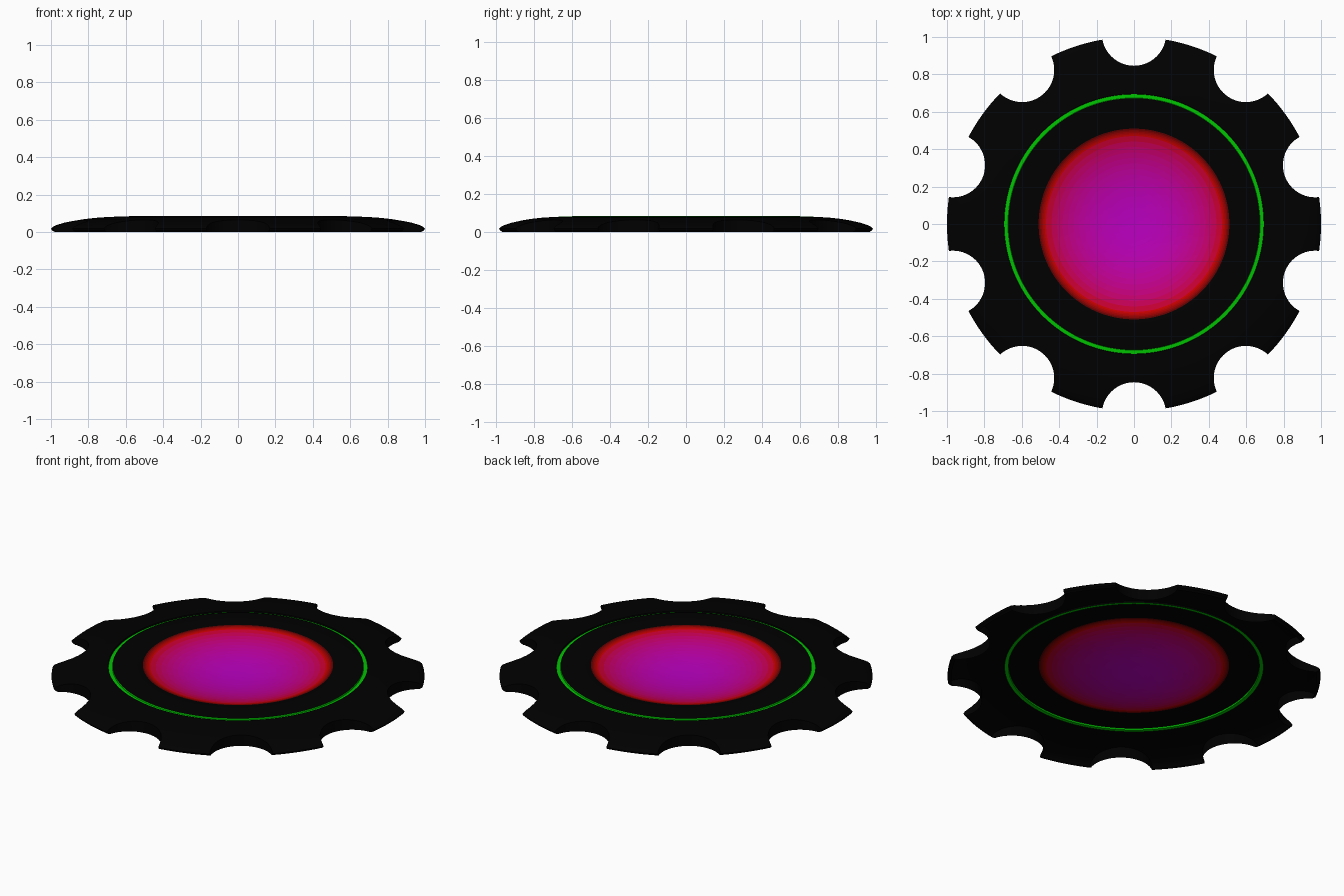
import bpy, bmesh
from math import cos, sin, pi, radians

if "Cube" in bpy.data.objects:
    bpy.data.objects.remove(bpy.data.objects["Cube"])

SEG = 180
NOTCHES = 10
DISH_Z = 0.03  # lowest point of the central dish


def material(name, rgb):
    m = bpy.data.materials.new(name)
    m.diffuse_color = (*rgb, 1)
    m.use_nodes = True
    m.node_tree.nodes["Principled BSDF"].inputs["Base Color"].default_value = m.diffuse_color
    return m


def mix(a, b, t):
    return tuple(x + (y - x) * t for x, y in zip(a, b))


BLACK, RED, MAGENTA, GREEN = (0, 0, 0), (0.6, 0, 0), (0.5, 0, 0.54), (0, 0.55, 0)

# Colour bands as (outer radius, colour): magenta centre fading to red, then black
bands = [(0.47 * (i + 1) / 16, mix(MAGENTA, RED, ((i + 0.5) / 16) ** 2)) for i in range(16)]
bands += [(0.47 + 0.04 * (i + 1) / 5, mix(RED, BLACK, i / 5)) for i in range(5)]
bands += [(0.673, BLACK), (0.695, GREEN)]

# Outer rim: green groove, then a gently domed top down to an edge that curls under
SHOULDER = [(0.55, 0.085), (0.672, 0.081), (0.674, 0.073), (0.694, 0.072), (0.696, 0.08), (0.76, 0.0755),
            (0.82, 0.069), (0.88, 0.059), (0.93, 0.049), (0.97, 0.037), (0.99, 0.028), (1.0, 0.018),
            (0.995, 0.008), (0.98, 0.0)]


def dish(r):
    return DISH_Z + (0.085 - DISH_Z) * min(1, r / 0.515) ** 2


profile = [(r, dish(r)) for r, _ in bands if r < 0.55] + SHOULDER

# Disc shell, lathed around z with one material per colour band
mesh = bpy.data.meshes.new("disc_shell")
disc = bpy.data.objects.new("disc_shell", mesh)
bpy.context.collection.objects.link(disc)
mesh.materials.append(material("black", BLACK))
for i, (_, c) in enumerate(bands):
    mesh.materials.append(material(f"band_{i}", c))


def band_index(r):
    return next((i + 1 for i, b in enumerate(bands) if r < b[0]), 0)


bm = bmesh.new()
rings = [[bm.verts.new((r * cos(2 * pi * k / SEG), r * sin(2 * pi * k / SEG), z)) for k in range(SEG)]
         for r, z in profile]
for j in range(len(rings) - 1):
    a, b = rings[j], rings[j + 1]
    idx = band_index((profile[j][0] + profile[j + 1][0]) / 2)
    for k in range(SEG):
        n = (k + 1) % SEG
        bm.faces.new((a[k], b[k], b[n], a[n])).material_index = idx
bm.faces.new(rings[0]).material_index = 1
bm.faces.new(rings[-1][::-1])  # temporary floor so the notches cut a closed solid
bmesh.ops.recalc_face_normals(bm, faces=bm.faces)
bm.to_mesh(mesh)
bm.free()

# Round notches cut around the rim
cut_mesh = bpy.data.meshes.new("notch_cutters")
bm = bmesh.new()
for i in range(NOTCHES):
    a = radians(18 + i * 360 / NOTCHES)
    new = bmesh.ops.create_cone(bm, cap_ends=True, segments=64, radius1=0.172, radius2=0.172, depth=0.5)
    bmesh.ops.translate(bm, verts=new["verts"], vec=(1.018 * cos(a), 1.018 * sin(a), 0.04))
bm.to_mesh(cut_mesh)
bm.free()
cutters = bpy.data.objects.new("notch_cutters", cut_mesh)
bpy.context.collection.objects.link(cutters)
cutters.hide_render = True
cutters.hide_set(True)

mod = disc.modifiers.new("notches", 'BOOLEAN')
mod.operation = 'DIFFERENCE'
mod.solver = 'EXACT'
mod.object = cutters
bpy.context.view_layer.objects.active = disc
disc.select_set(True)
bpy.ops.object.modifier_apply(modifier=mod.name)

# Open underside: remove the floor
bm = bmesh.new()
bm.from_mesh(mesh)
floor = [f for f in bm.faces if all(v.co.z < 0.0005 for v in f.verts)]
bmesh.ops.delete(bm, geom=floor, context='FACES')
bm.to_mesh(mesh)
bm.free()
bpy.ops.object.shade_smooth_by_angle(angle=radians(35))
